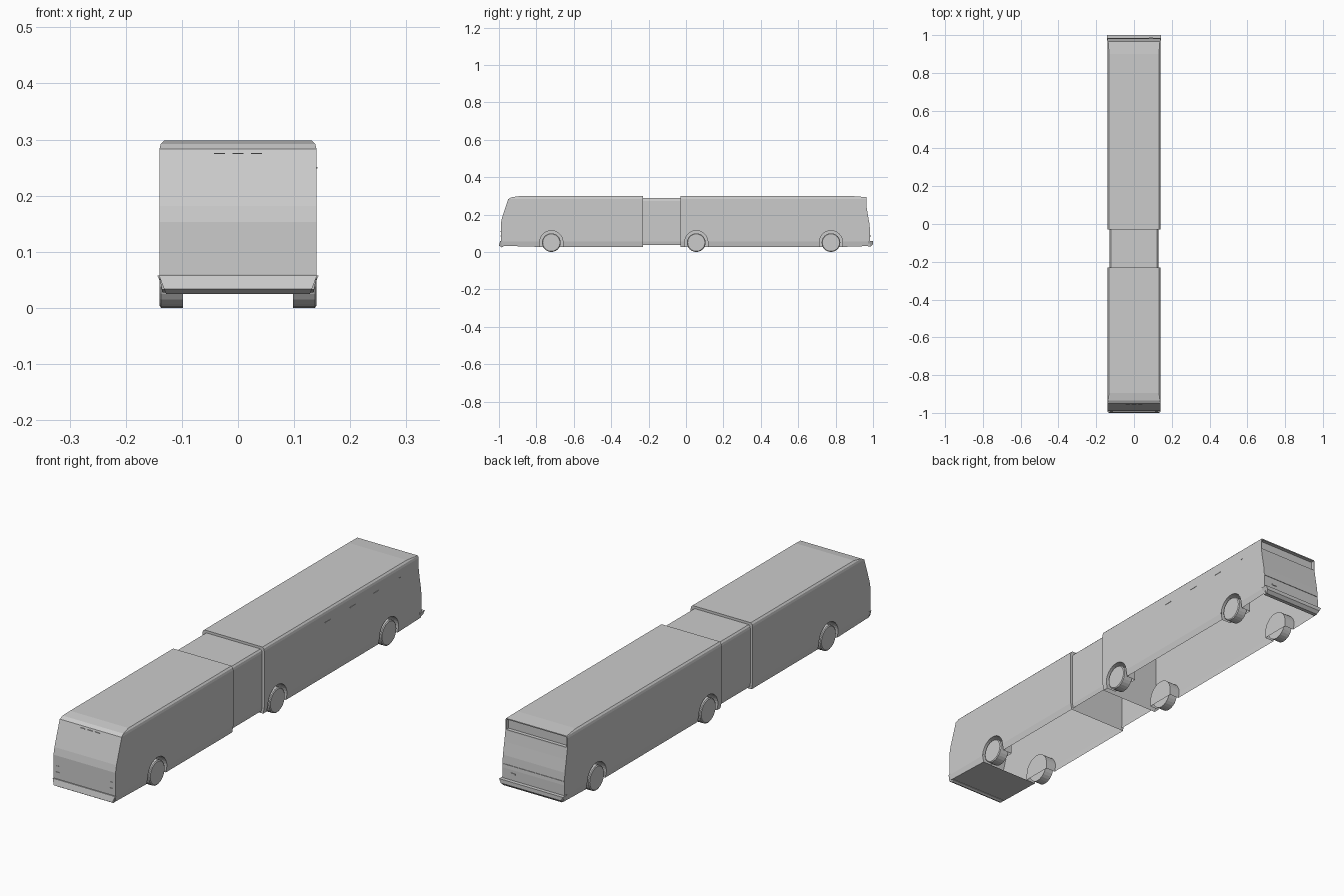
import bpy, bmesh, math
from mathutils import Vector

if "Cube" in bpy.data.objects:
    bpy.data.objects.remove(bpy.data.objects["Cube"])

grey = bpy.data.materials.new("plain_grey")
grey.diffuse_color = (0.6, 0.6, 0.6, 1)
grey.use_nodes = True
grey.node_tree.nodes["Principled BSDF"].inputs["Base Color"].default_value = grey.diffuse_color

AXLES = (-0.72, 0.055, 0.775)
ARCH_R, ARCH_Z, SILL = 0.062, 0.052, 0.027


def finish(bm, name):
    me = bpy.data.meshes.new(name)
    bm.to_mesh(me)
    bm.free()
    ob = bpy.data.objects.new(name, me)
    me.materials.append(grey)
    bpy.context.collection.objects.link(ob)
    return ob


def arch(yc):
    """Wheel arch outline, running from rear to front."""
    pts = [(yc + ARCH_R, SILL)]
    for i in range(17):
        a = math.pi * i / 16
        pts.append((yc + ARCH_R * math.cos(a), ARCH_Z + ARCH_R * math.sin(a)))
    return pts + [(yc - ARCH_R, SILL)]


def prism(bm, outline, hw):
    """Side outline (y, z) extruded across x; returns the strip faces."""
    a = [bm.verts.new((hw, y, z)) for y, z in outline]
    b = [bm.verts.new((-hw, y, z)) for y, z in outline]
    n = len(a)
    strip = [bm.faces.new((a[i], a[(i + 1) % n], b[(i + 1) % n], b[i])) for i in range(n)]
    bm.faces.new(a)
    bm.faces.new(b[::-1])
    bmesh.ops.recalc_face_normals(bm, faces=bm.faces[:])
    return strip


def width(z, top):
    """Relative half width: sill tucks in, roof edge is rounded."""
    table = [(0.025, 0.96), (0.055, 1.0), (top - 0.015, 1.0), (top - 0.006, 0.983), (top, 0.94)]
    if z <= table[0][0]:
        return table[0][1]
    for (z0, w0), (z1, w1) in zip(table, table[1:]):
        if z <= z1:
            return w0 + (w1 - w0) * (z - z0) / (z1 - z0)
    return table[-1][1]


def shell(name, outline, keep, hw, top, recess=None):
    """Open-bottomed body section."""
    bm = bmesh.new()
    strip = prism(bm, outline, hw)
    if recess is not None:
        bmesh.ops.inset_region(bm, faces=[strip[recess]], thickness=0.006, depth=0)
        bmesh.ops.inset_region(bm, faces=[strip[recess]], thickness=0.0005, depth=-0.014)
    drop = [f for i, f in enumerate(strip) if i not in keep]
    bmesh.ops.delete(bm, geom=drop, context='FACES')
    for z in (0.055, top - 0.015, top - 0.006):
        bmesh.ops.bisect_plane(bm, geom=bm.verts[:] + bm.edges[:] + bm.faces[:],
                               plane_co=(0, 0, z), plane_no=(0, 0, 1))
    for v in bm.verts:
        v.co.x *= width(v.co.z, top)
    bmesh.ops.triangulate(bm, faces=[f for f in bm.faces if len(f.verts) > 4])
    return finish(bm, name)


# Front section: raked windscreen, floor under the front overhang
up = [(-0.985, 0.033), (-0.99, 0.06), (-0.99, 0.153), (-0.984, 0.182), (-0.95, 0.283),
      (-0.935, 0.292), (-0.895, 0.298), (-0.23, 0.298), (-0.23, SILL)]
outline = up + arch(AXLES[0])
shell("front_section", outline, set(range(len(up) - 1)) | {len(outline) - 1}, 0.14, 0.298)

# Rear section with recessed panel high on the tail
up = [(-0.03, SILL), (-0.03, 0.298), (0.9, 0.298), (0.965, 0.293), (0.965, 0.243),
      (0.972, 0.2), (0.981, 0.15), (0.985, 0.1), (0.985, 0.032)]
outline = up + arch(AXLES[2]) + arch(AXLES[1])
shell("rear_section", outline, set(range(len(up) - 1)), 0.14, 0.298, recess=3)

# Bellows joint between the sections
shell("bellows", [(-0.23, 0.036), (-0.23, 0.288), (-0.03, 0.288), (-0.03, 0.036)],
      {1}, 0.13, 0.288)


# Bumpers, narrowing towards the bottom
def bumper(name, outline, hw, z0, z1):
    bm = bmesh.new()
    prism(bm, outline, hw)
    for v in bm.verts:
        t = max(0, min(1, (v.co.z - z0) / (z1 - z0)))
        v.co.x *= 0.91 + 0.09 * t
    finish(bm, name)


bumper("front_bumper", [(-0.98, 0.058), (-0.994, 0.058), (-1.0, 0.034), (-0.985, 0.025),
                        (-0.975, 0.03)], 0.141, 0.025, 0.058)
bumper("rear_bumper", [(0.972, 0.058), (1.0, 0.058), (1.0, 0.042), (0.988, 0.03),
                       (0.972, 0.03)], 0.144, 0.03, 0.058)

# Wheels and wheel wells
for n, yc in enumerate(AXLES):
    for side, s in (("right", 1), ("left", -1)):
        bm = bmesh.new()
        rings = []
        for x, r in ((0.098, 0.05), (0.137, 0.05), (0.14, 0.046)):
            rings.append([bm.verts.new((s * x, yc + r * math.cos(k * math.tau / 24),
                                        0.05 + r * math.sin(k * math.tau / 24)))
                          for k in range(24)])
        for a, b in zip(rings, rings[1:]):
            for k in range(24):
                bm.faces.new((a[k], a[k - 1], b[k - 1], b[k]))
        bm.faces.new(rings[0])
        bm.faces.new(rings[-1])
        bmesh.ops.recalc_face_normals(bm, faces=bm.faces[:])
        finish(bm, f"{side}_wheel_{n + 1}")

        bm = bmesh.new()
        pts = arch(yc)
        inner = [bm.verts.new((s * 0.092, y, z)) for y, z in pts]
        outer = [bm.verts.new((s * 0.14 * width(z, 0.298), y, z)) for y, z in pts]
        for k in range(len(pts) - 1):
            bm.faces.new((inner[k], inner[k + 1], outer[k + 1], outer[k]))
        bm.faces.new(inner)
        bmesh.ops.recalc_face_normals(bm, faces=bm.faces[:])
        finish(bm, f"{side}_wheel_well_{n + 1}")


# Small proud details
def plate(name, centre, size):
    bm = bmesh.new()
    bmesh.ops.create_cube(bm, size=1)
    for v in bm.verts:
        v.co = Vector(a * b for a, b in zip(v.co, size)) + Vector(centre)
    finish(bm, name)


for i in (-1, 0, 1):
    plate(f"roof_marker_{i + 2}", (i * 0.033, -0.953, 0.275), (0.02, 0.006, 0.002))
for i, y in enumerate((0.38, 0.54, 0.69, 0.84)):
    plate(f"side_marker_{i + 1}", (0.14, y, 0.25), (0.003, 0.035 if i < 3 else 0.012, 0.003))
for s, side in ((1, "right"), (-1, "left")):
    for z in (0.085, 0.11):
        plate(f"{side}_front_lamp_{int(z * 1000)}", (s * 0.12, -0.99, z), (0.015, 0.004, 0.004))
plate("engine_cover_lip", (0, 0.984, 0.115), (0.276, 0.004, 0.002))
plate("rear_handle", (0.09, 0.985, 0.085), (0.02, 0.006, 0.006))
